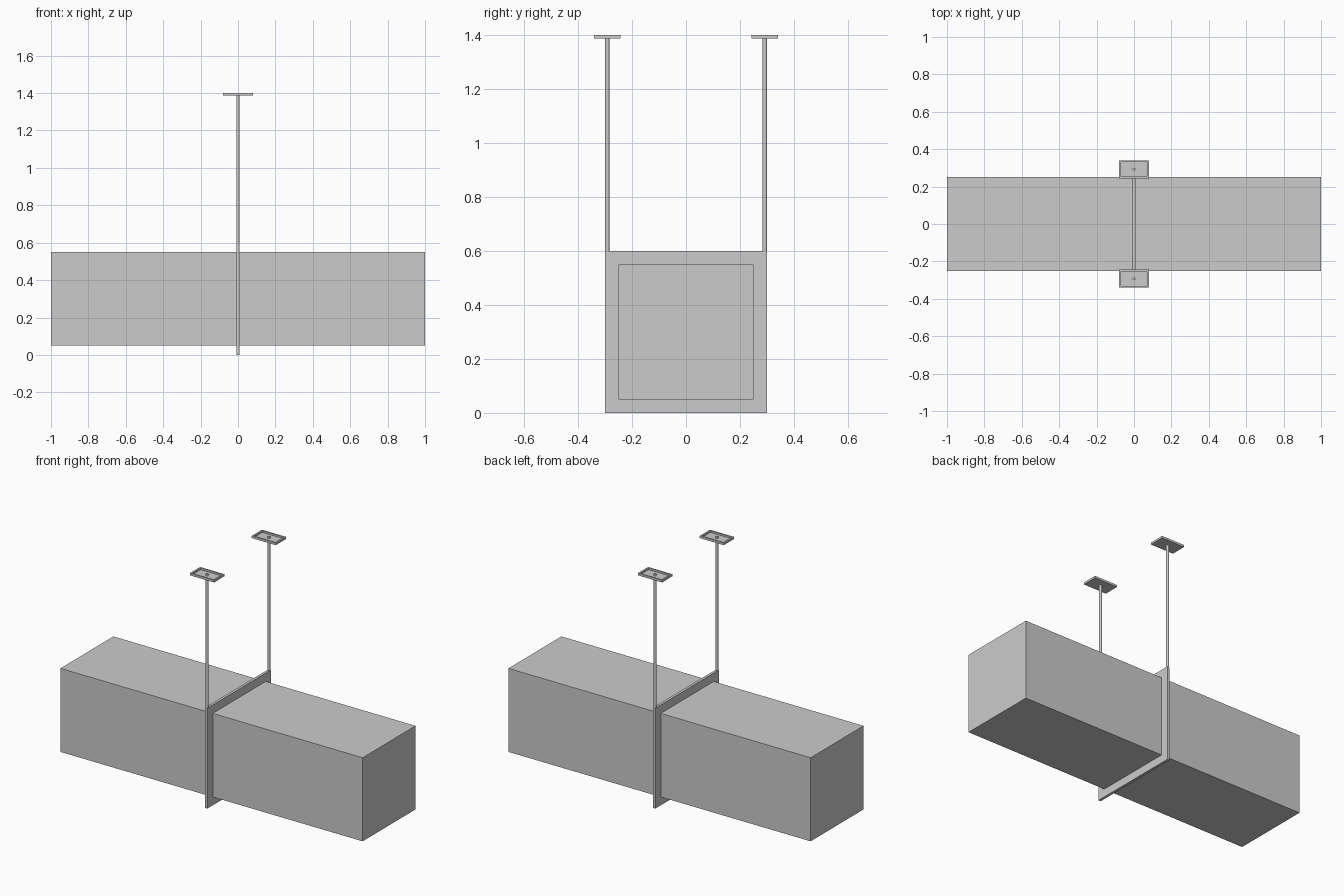
import bpy, bmesh

if "Cube" in bpy.data.objects:
    bpy.data.objects.remove(bpy.data.objects["Cube"])

DUCT, FRAME, T = 0.25, 0.30, 0.008   # half widths of duct and frame, half thickness
MID_Z, TOP_Z = 0.30, 1.40
ROD_Y = FRAME - T


def finish(bm, name):
    bmesh.ops.recalc_face_normals(bm, faces=bm.faces[:])
    mesh = bpy.data.meshes.new(name)
    bm.to_mesh(mesh)
    bm.free()
    ob = bpy.data.objects.new(name, mesh)
    bpy.context.collection.objects.link(ob)
    return ob


def box(size, centre):
    bm = bmesh.new()
    bmesh.ops.create_cube(bm, size=1)
    bmesh.ops.scale(bm, vec=size, verts=bm.verts[:])
    bmesh.ops.translate(bm, vec=centre, verts=bm.verts[:])
    return bm


# Long square duct
finish(box((2, 2 * DUCT, 2 * DUCT), (0, 0, MID_Z)), "duct")

# Square support frame around the duct
bm = bmesh.new()
loops = [[bm.verts.new((x, r * sy, MID_Z + r * sz))
          for sy, sz in ((-1, -1), (1, -1), (1, 1), (-1, 1))]
         for x, r in ((-T, FRAME), (T, FRAME), (T, DUCT), (-T, DUCT))]
for i in range(4):
    a, b = loops[i], loops[(i + 1) % 4]
    for j in range(4):
        k = (j + 1) % 4
        bm.faces.new((a[j], a[k], b[k], b[j]))
finish(bm, "support_frame")

for side, label in ((-1, "front"), (1, "back")):
    y = side * ROD_Y
    # Hanger rod from the frame up through the ceiling tray
    bpy.ops.mesh.primitive_cylinder_add(vertices=16, radius=T, depth=TOP_Z - 0.59,
                                        location=(0, y, (TOP_Z + 0.59) / 2))
    bpy.context.object.name = label + "_hanger_rod"
    bpy.ops.object.shade_smooth_by_angle()

    # Shallow ceiling tray with a raised rim
    bm = box((0.16, 0.097, 0.013), (0, y, TOP_Z - 0.0065))
    top = max(bm.faces, key=lambda f: f.calc_center_median().z)
    bmesh.ops.inset_region(bm, faces=[top], thickness=0.013)
    floor = bmesh.ops.extrude_face_region(bm, geom=[top])
    verts = [v for v in floor["geom"] if isinstance(v, bmesh.types.BMVert)]
    bmesh.ops.translate(bm, vec=(0, 0, -0.01), verts=verts)
    if top.is_valid:
        bmesh.ops.delete(bm, geom=[top], context='FACES_ONLY')
    finish(bm, label + "_ceiling_tray")
